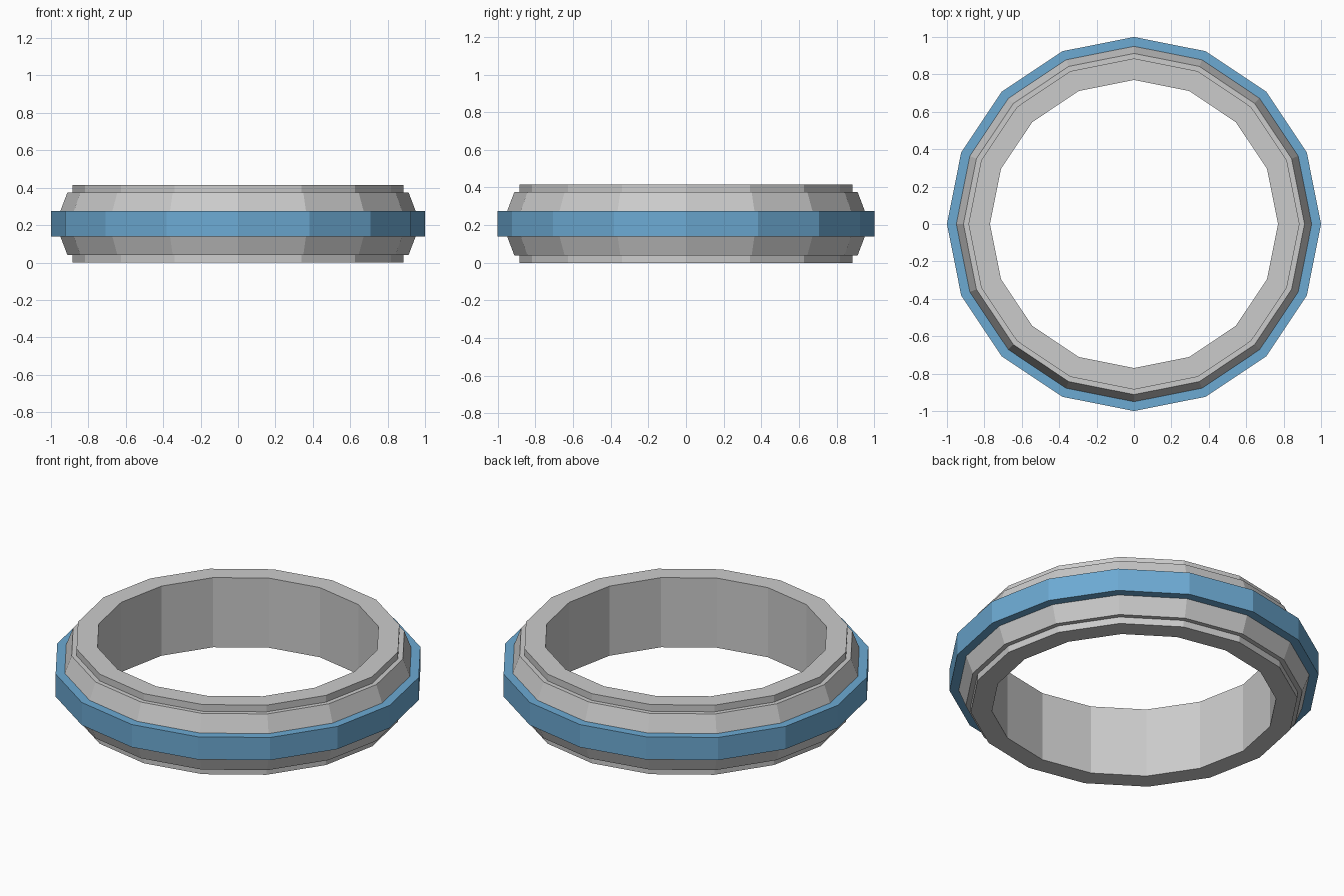
import bpy, bmesh
from math import cos, sin, tau

if "Cube" in bpy.data.objects:
    bpy.data.objects.remove(bpy.data.objects["Cube"])

SIDES = 16


def lathe(name, profile, color=None):
    """Revolve an open (radius, z) profile around z with flat faces."""
    bm = bmesh.new()
    rings = [[bm.verts.new((r * cos(tau * i / SIDES), r * sin(tau * i / SIDES), z))
              for r, z in profile] for i in range(SIDES)]
    for i in range(SIDES):
        a, b = rings[i], rings[(i + 1) % SIDES]
        for j in range(len(profile) - 1):
            bm.faces.new((a[j], b[j], b[j + 1], a[j + 1]))
    mesh = bpy.data.meshes.new(name)
    bm.to_mesh(mesh)
    bm.free()
    obj = bpy.data.objects.new(name, mesh)
    bpy.context.collection.objects.link(obj)
    if color:
        mat = bpy.data.materials.new(name + "_color")
        mat.diffuse_color = color
        mat.use_nodes = True
        mat.node_tree.nodes["Principled BSDF"].inputs["Base Color"].default_value = mat.diffuse_color
        mesh.materials.append(mat)
    return obj


# Height of the ring; the profile is mirrored about its middle
H = 0.415
lower = [(0.77, 0), (0.885, 0), (0.885, 0.04), (0.912, 0.04), (0.95, 0.14)]
upper = [(r, H - z) for r, z in reversed(lower)]

# Grey body: stepped rims, sloped shoulders and straight bore, open under the band
lathe("ring_body", upper + lower[:1] + lower[1:])
bpy.data.objects["ring_body"].data.flip_normals()

# Blue raised band round the middle, joined to the shoulders
lathe("ring_band", [(0.95, 0.14), (1, 0.14), (1, H - 0.14), (0.95, H - 0.14)],
      (0.15, 0.40, 0.65, 1))
